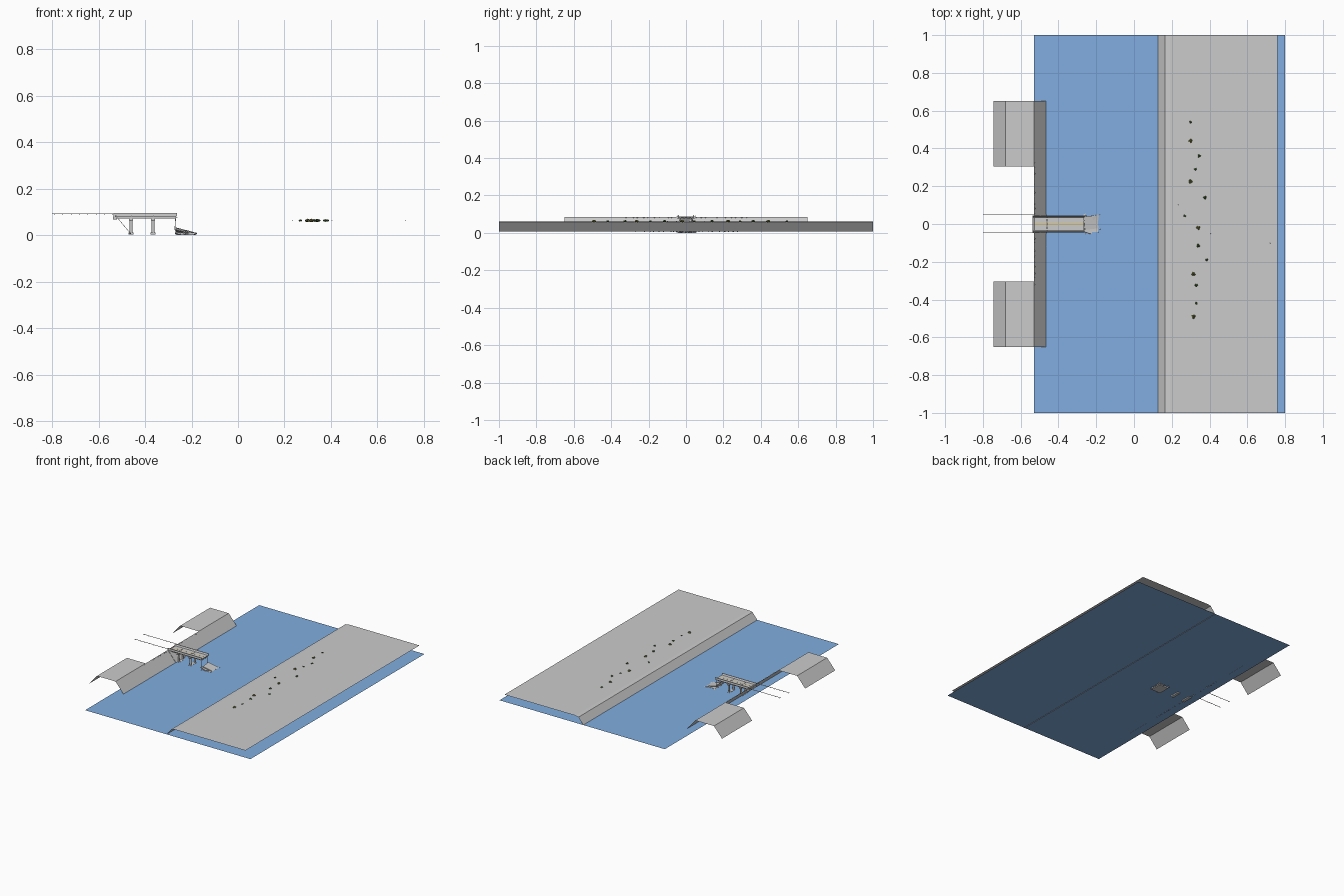
import bpy, bmesh, math, random
from mathutils import Matrix, Vector, Euler

if "Cube" in bpy.data.objects:
    bpy.data.objects.remove(bpy.data.objects["Cube"])

random.seed(7)


def mat(name, color):
    m = bpy.data.materials.new(name)
    m.diffuse_color = (*color, 1)
    m.use_nodes = True
    m.node_tree.nodes["Principled BSDF"].inputs["Base Color"].default_value = m.diffuse_color
    return m


BLUE = mat("water_blue", (0.22, 0.42, 0.75))
YELLOW = mat("line_yellow", (0.85, 0.6, 0.1))
GREEN = mat("shrub_green", (0.07, 0.13, 0.04))
OLIVE = mat("shrub_olive", (0.16, 0.17, 0.04))


def finish(name, bm, material=None):
    me = bpy.data.meshes.new(name)
    bm.to_mesh(me)
    bm.free()
    ob = bpy.data.objects.new(name, me)
    bpy.context.collection.objects.link(ob)
    if material:
        me.materials.append(material)
    return ob


def box(bm, center, size, rot=(0, 0, 0)):
    m = Matrix.LocRotScale(Vector(center), Euler(rot), Vector(size))
    bmesh.ops.create_cube(bm, size=1, matrix=m)


def span(bm, x0, x1, y0, y1, z0, z1):
    box(bm, ((x0 + x1) / 2, (y0 + y1) / 2, (z0 + z1) / 2), (x1 - x0, y1 - y0, z1 - z0))


def sheet(bm, profile, y0, y1):
    # open strip: xz profile swept along y
    a = [bm.verts.new((x, y0, z)) for x, z in profile]
    b = [bm.verts.new((x, y1, z)) for x, z in profile]
    for i in range(len(profile) - 1):
        bm.faces.new((a[i], a[i + 1], b[i + 1], b[i]))


def prism(bm, section, x0, x1):
    # closed yz section swept along x
    a = [bm.verts.new((x0, y, z)) for y, z in section]
    b = [bm.verts.new((x1, y, z)) for y, z in section]
    n = len(section)
    bm.faces.new(a)
    bm.faces.new(b[::-1])
    for i in range(n):
        j = (i + 1) % n
        bm.faces.new((a[j], a[i], b[i], b[j]))
    bmesh.ops.recalc_face_normals(bm, faces=bm.faces[:])


def rod(bm, p, q, r, seg=6):
    p, q = Vector(p), Vector(q)
    d = q - p
    m = Matrix.Translation((p + q) / 2) @ d.to_track_quat('Z', 'Y').to_matrix().to_4x4()
    bmesh.ops.create_cone(bm, cap_ends=True, segments=seg, radius1=r, radius2=r,
                          depth=d.length, matrix=m)


def rock(bm, p, r, sub=1, squash=0.7):
    vs = bmesh.ops.create_icosphere(bm, subdivisions=sub, radius=r)["verts"]
    for v in vs:
        v.co = v.co * random.uniform(0.75, 1.1)
        v.co.z *= squash
        v.co += Vector(p)


# water sheet
bm = bmesh.new()
sheet(bm, [(-0.53, 0.01), (0.80, 0.01)], -1, 1)
finish("water", bm, BLUE)

# far bank: slope and flat top
bm = bmesh.new()
sheet(bm, [(0.125, 0.008), (0.165, 0.057), (0.19, 0.062), (0.76, 0.062)], -1, 1)
finish("far_bank", bm)

# near bank slope and the two raised land blocks
bm = bmesh.new()
sheet(bm, [(-0.53, 0.085), (-0.465, 0.008)], -0.65, 0.65)
finish("near_bank_slope", bm)
for name, y0, y1 in (("near_land_front", -0.65, -0.305), ("near_land_back", 0.305, 0.65)):
    bm = bmesh.new()
    sheet(bm, [(-0.745, 0.01), (-0.68, 0.085), (-0.53, 0.085)], y0, y1)
    finish(name, bm)

# bridge deck with girders
bm = bmesh.new()
for x0, x1 in ((-0.535, -0.461), (-0.459, -0.366), (-0.364, -0.265)):
    span(bm, x0, x1, -0.042, 0.042, 0.079, 0.084)
finish("bridge_deck", bm)
bm = bmesh.new()
for i in range(4):
    y = -0.03 + 0.02 * i
    span(bm, -0.53, -0.268, y - 0.003, y + 0.003, 0.071, 0.079)
finish("bridge_girders", bm)

# parapets with sloped inner faces
bm = bmesh.new()
for s in (-1, 1):
    prism(bm, [(s * 0.044, 0.082), (s * 0.034, 0.084), (s * 0.037, 0.088),
               (s * 0.039, 0.095), (s * 0.043, 0.095)], -0.535, -0.263)
finish("bridge_parapets", bm)

# centre line
bm = bmesh.new()
span(bm, -0.53, -0.268, -0.0015, 0.0015, 0.084, 0.0845)
finish("centre_line", bm, YELLOW)

# piers: footing, two columns, cap
for name, x in (("pier_near", -0.46), ("pier_middle", -0.365)):
    bm = bmesh.new()
    box(bm, (x, 0, 0.0065), (0.022, 0.07, 0.009))
    box(bm, (x, 0, 0.067), (0.017, 0.076, 0.009))
    for y in (-0.024, 0.024):
        rod(bm, (x, y, 0.005), (x, y, 0.065), 0.006, 12)
    finish(name, bm)
    ob = bpy.data.objects[name]

# abutment seat and slope paving
bm = bmesh.new()
span(bm, -0.537, -0.52, -0.045, 0.045, 0.066, 0.079)
box(bm, (-0.4965, 0, 0.0475), (0.1, 0.1, 0.002), (0, math.atan2(0.077, 0.065), 0))
finish("abutment", bm)

# approach guard rails
bm = bmesh.new()
for y in (-0.047, 0.049):
    span(bm, -0.80, -0.53, y - 0.001, y + 0.001, 0.090, 0.0925)
    for i in range(8):
        x = -0.79 + i * 0.036
        span(bm, x - 0.001, x + 0.001, y - 0.001, y + 0.001, 0.086, 0.0905)
finish("approach_rails", bm)

# torn reinforcement at the broken end
bm = bmesh.new()
for y in (-0.034, -0.012, 0.02, 0.036):
    rod(bm, (-0.267, y, 0.078), (-0.258 + random.uniform(-0.01, 0.003), y, 0.076), 0.0008)
for y in (-0.03, 0.032):
    rod(bm, (-0.268, y, 0.075), (-0.272, y * 1.05, 0.022), 0.0015)
finish("torn_bars", bm)

# fallen deck slabs
bm = bmesh.new()
box(bm, (-0.228, 0.008, 0.019), (0.075, 0.07, 0.005), (0.05, 0.26, 0.12))
box(bm, (-0.245, -0.03, 0.017), (0.05, 0.035, 0.005), (-0.2, 0.2, -0.3))
box(bm, (-0.2, 0.03, 0.012), (0.035, 0.03, 0.004), (0.2, 0.25, 0.5))
finish("fallen_slabs", bm)

# rubble heap, highest at the bridge side
bm = bmesh.new()
for i in range(55):
    x = random.uniform(-0.268, -0.182)
    y = random.uniform(-0.05, 0.05)
    h = 0.024 * (-0.175 - x) / 0.09 * (1 - abs(y) / 0.06)
    s = random.uniform(0.005, 0.013)
    box(bm, (x, y, max(0.006, h * random.random() + 0.004)), (s, s * 0.8, s * 0.5),
        [random.uniform(-0.5, 0.5), random.uniform(-0.5, 0.5), random.uniform(0, 3)])
for v in bm.verts:
    v.co.z = max(v.co.z, 0)
span(bm, -0.265, -0.19, -0.042, 0.042, 0.0, 0.011)
finish("rubble", bm)

# loose stones along the crest and foot of the near bank
bm = bmesh.new()
for i in range(22):
    y = -0.32 + i * 0.031 + random.uniform(-0.01, 0.01)
    if abs(y) > 0.05:
        rock(bm, (-0.526, y, 0.081), random.uniform(0.002, 0.005))
    rock(bm, (-0.464, y * 0.85, 0.007), random.uniform(0.002, 0.005))
finish("bank_stones", bm)

# shrubs on the far bank
SHRUBS = [(0.30, 0.54), (0.30, 0.44), (0.345, 0.36), (0.325, 0.29), (0.30, 0.225),
          (0.375, 0.14), (0.268, 0.043), (0.34, -0.02), (0.34, -0.115), (0.385, -0.19),
          (0.315, -0.265), (0.33, -0.325), (0.33, -0.42), (0.315, -0.49)]
for i, (x, y) in enumerate(SHRUBS):
    bm = bmesh.new()
    r = 0.005 + 0.0025 * ((i * 5) % 3) / 2
    for k in range(4):
        a = k * 2 * math.pi / 3 + i
        d = 0 if k == 3 else r * 0.7
        rock(bm, (x + d * math.cos(a), y + d * math.sin(a), 0.0625 + 0.001 * (k == 3)), r, 1, 0.9)
    finish(f"shrub_{i + 1}", bm, OLIVE if i % 3 == 1 else GREEN)

# scattered pebbles
bm = bmesh.new()
for x, y in ((0.235, 0.1), (0.405, -0.05), (0.72, -0.1)):
    rock(bm, (x, y, 0.062), 0.003, 1, 0.5)
finish("far_bank_pebbles", bm)
